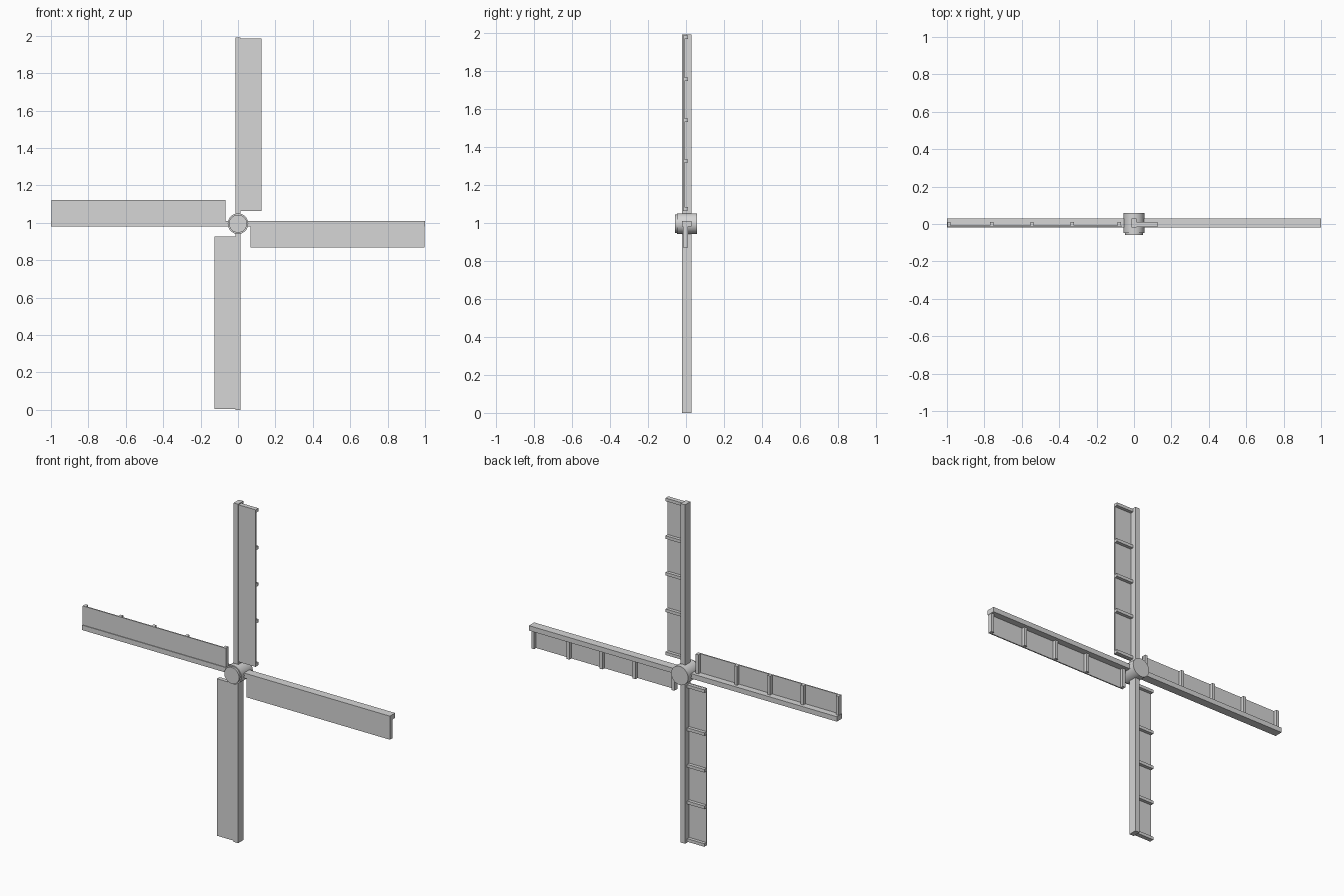
import bpy
import bmesh
import math
from mathutils import Matrix, Vector

cube = bpy.data.objects.get("Cube")
if cube:
    bpy.data.objects.remove(cube, do_unlink=True)

CENTRE = Vector((0, 0, 0.995))

grey = bpy.data.materials.new("light grey")
grey.use_nodes = True
COLOUR = (0.67, 0.67, 0.67, 1)
grey.diffuse_color = COLOUR
grey.node_tree.nodes["Principled BSDF"].inputs["Base Color"].default_value = COLOUR


def add_box(bm, lo, hi):
    """Axis-aligned box between two corners."""
    lo, hi = Vector(lo), Vector(hi)
    size = hi - lo
    matrix = Matrix.Translation((lo + hi) / 2) @ Matrix.Diagonal((*size, 1))
    bmesh.ops.create_cube(bm, size=1, matrix=matrix)


def make_object(name, boxes, matrix):
    mesh = bpy.data.meshes.new(name)
    bm = bmesh.new()
    for lo, hi in boxes:
        add_box(bm, lo, hi)
    bm.to_mesh(mesh)
    bm.free()
    mesh.materials.append(grey)
    obj = bpy.data.objects.new(name, mesh)
    obj.matrix_world = matrix
    bpy.context.collection.objects.link(obj)


def add_blade(side, angle, reach, panel_end):
    """A blade that points up with its panel towards +x, then is turned about y."""
    turn = Matrix.Translation(CENTRE) @ Matrix.Rotation(angle, 4, 'Y')
    make_object(side + "_beam",
                [((-0.0145, -0.020, 0.03), (0.0145, 0.029, reach))], turn)
    make_object(side + "_panel",
                [((0.0145, -0.016, 0.068), (0.126, -0.009, panel_end))], turn)
    battens = [((0.0145, -0.009, r - 0.009), (0.126, 0.010, r + 0.009))
               for r in (0.078, 0.33, 0.545, 0.76, panel_end - 0.009)]
    make_object(side + "_battens", battens, turn)


# Four blades; the upright pair is a touch shorter than the level pair
add_blade("top", 0, 0.995, 0.990)
add_blade("left", math.pi / 2, 1.0, 0.998)
add_blade("bottom", math.pi, 0.995, 0.990)
add_blade("right", -math.pi / 2, 1.0, 0.998)


# Hub drum and its smaller front cap
def add_drum(name, radius, y0, y1):
    bpy.ops.mesh.primitive_cylinder_add(
        vertices=32, radius=radius, depth=y1 - y0,
        location=CENTRE + Vector((0, (y0 + y1) / 2, 0)),
        rotation=(math.pi / 2, 0, 0))
    obj = bpy.context.object
    obj.name = name
    obj.data.materials.append(grey)
    bpy.ops.object.shade_smooth_by_angle()


add_drum("hub_drum", 0.055, -0.047, 0.059)
add_drum("hub_cap", 0.048, -0.059, -0.047)
